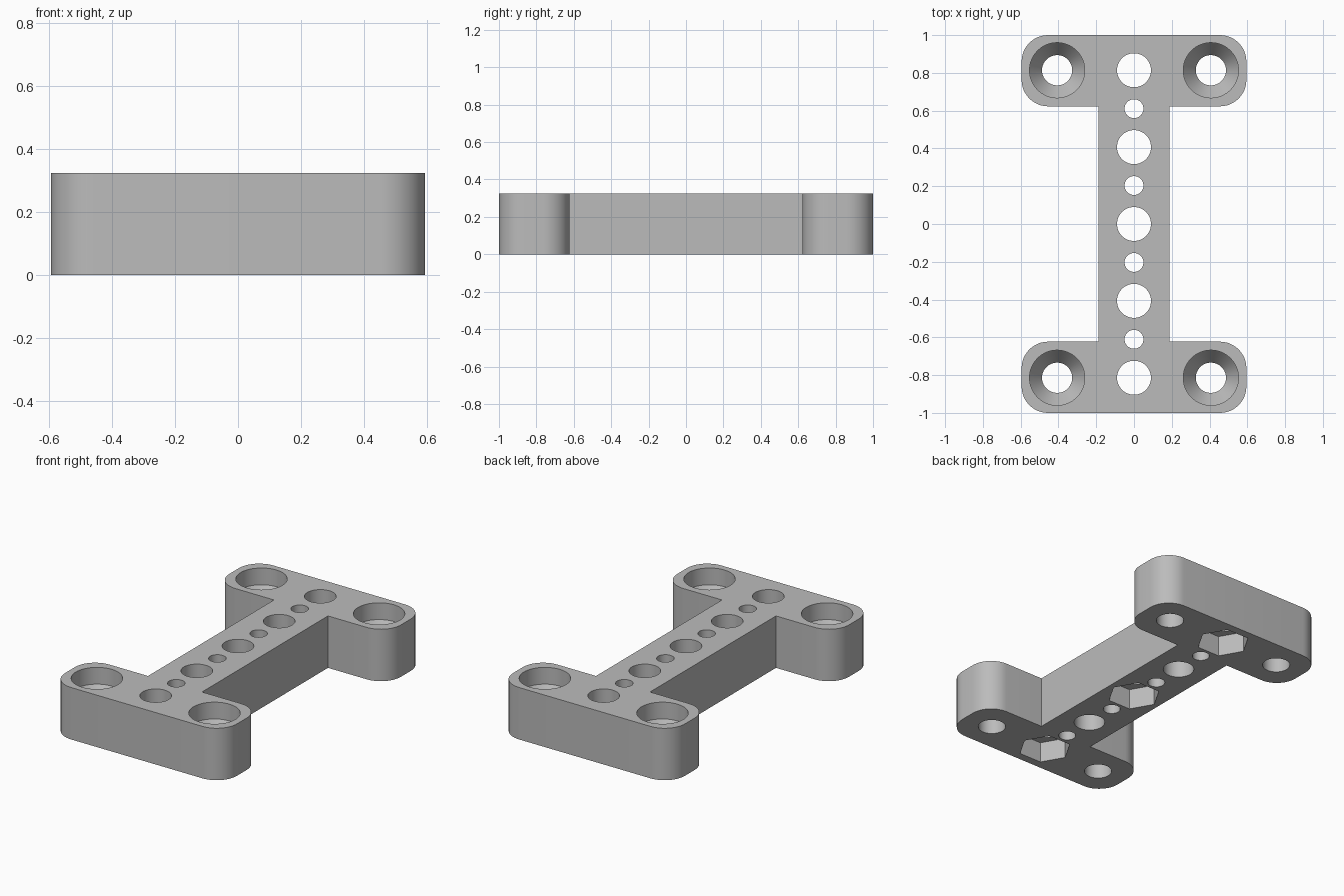
import bpy, bmesh, math

if "Cube" in bpy.data.objects:
    bpy.data.objects.remove(bpy.data.objects["Cube"])

HEIGHT = 0.325
HALF_W, HALF_L = 0.595, 1.0      # overall half sizes
WEB, INNER = 0.187, 0.623        # half width of web, inner edge of flanges
PITCH = 0.2035                   # spacing of the holes along the web
CORNER = 0.14

grey = bpy.data.materials.new("plain grey")
grey.use_nodes = True
grey.diffuse_color = (0.5, 0.5, 0.5, 1)
grey.node_tree.nodes["Principled BSDF"].inputs["Base Color"].default_value = (0.5, 0.5, 0.5, 1)


def make_object(name, bm):
    bmesh.ops.recalc_face_normals(bm, faces=bm.faces)
    mesh = bpy.data.meshes.new(name)
    bm.to_mesh(mesh)
    bm.free()
    mesh.materials.append(grey)
    obj = bpy.data.objects.new(name, mesh)
    bpy.context.collection.objects.link(obj)
    return obj


def add_turned(bm, x, y, profile, sides):
    """Closed solid turned about a vertical axis; profile is (radius, z) upward."""
    rings = []
    for r, z in profile:
        angles = [2 * math.pi * i / sides for i in range(sides)]
        rings.append([bm.verts.new((x + r * math.cos(a), y + r * math.sin(a), z)) for a in angles])
    for low, high in zip(rings, rings[1:]):
        for i in range(sides):
            j = (i + 1) % sides
            bm.faces.new((low[i], low[j], high[j], high[i]))
    bm.faces.new(rings[0][::-1])
    bm.faces.new(rings[-1])


# I-shaped plate with rounded flange corners
bm = bmesh.new()
quarter = [(WEB, 0), (WEB, INNER), (HALF_W, INNER), (HALF_W, HALF_L)]
right = [(x, -y) for x, y in quarter[:0:-1]] + quarter[1:]
outline = right + [(-x, -y) for x, y in right]
base = bm.faces.new([bm.verts.new((x, y, 0)) for x, y in outline])
top = bmesh.ops.extrude_face_region(bm, geom=[base])["geom"]
bmesh.ops.translate(bm, vec=(0, 0, HEIGHT), verts=[v for v in top if isinstance(v, bmesh.types.BMVert)])
corners = [e for e in bm.edges
           if abs(e.verts[0].co.z - e.verts[1].co.z) > 0.1 and abs(e.verts[0].co.x) > 0.5]
bmesh.ops.bevel(bm, geom=corners, offset=CORNER, segments=12, profile=0.5, affect='EDGES')
plate = make_object("mounting_plate", bm)

# Round through holes: alternating sizes down the web, countersunk in the flanges
below, above = -0.05, HEIGHT + 0.05
bm = bmesh.new()
for i in range(-4, 5):
    radius = 0.09 if i % 2 == 0 else 0.05
    add_turned(bm, 0, i * PITCH, [(radius, below), (radius, above)], 48)
sink = [(0.08, below), (0.08, 0.13), (0.146, 0.22), (0.146, above)]
for x in (-2 * PITCH, 2 * PITCH):
    for y in (-4 * PITCH, 4 * PITCH):
        add_turned(bm, x, y, sink, 64)
holes = make_object("hole_cutter", bm)

# Hexagonal nut pockets in the underside
bm = bmesh.new()
for y in (-4 * PITCH, 0, 4 * PITCH):
    add_turned(bm, 0, y, [(0.155, below), (0.155, 0.13)], 6)
pockets = make_object("nut_pocket_cutter", bm)

# Cut, then remove the helpers
bpy.context.view_layer.objects.active = plate
for cutter in (pockets, holes):
    cutter.hide_render = True
    mod = plate.modifiers.new(cutter.name, 'BOOLEAN')
    mod.operation = 'DIFFERENCE'
    mod.solver = 'EXACT'
    mod.object = cutter
    bpy.ops.object.modifier_apply(modifier=mod.name)
    bpy.data.objects.remove(cutter)

bpy.ops.object.select_all(action='DESELECT')
plate.select_set(True)
bpy.ops.object.shade_smooth_by_angle(angle=math.radians(30))
